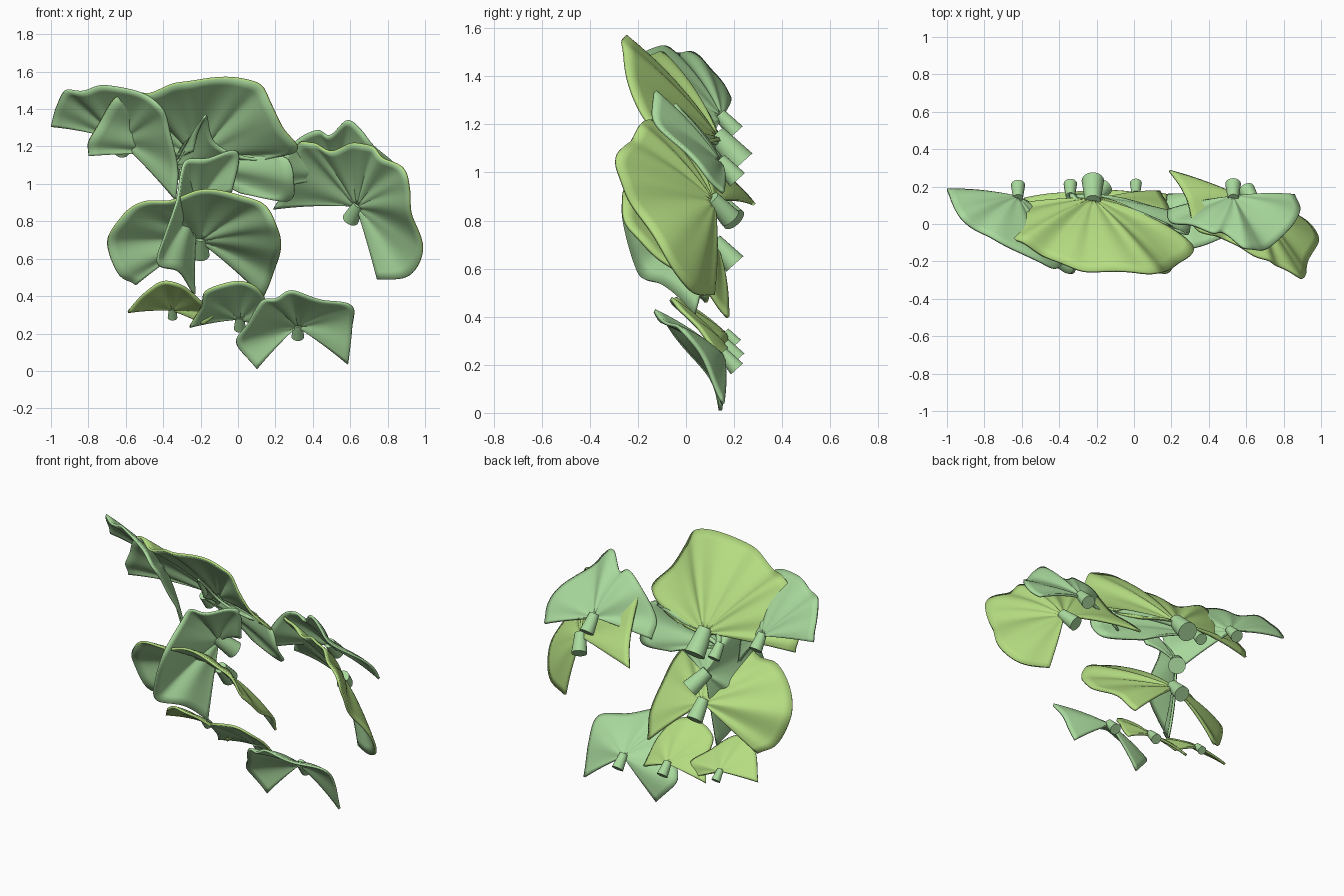
import bpy, bmesh, math
from mathutils import Vector

cube = bpy.data.objects.get("Cube")
if cube:
    bpy.data.objects.remove(cube, do_unlink=True)


def material(name, colour):
    mat = bpy.data.materials.new(name)
    mat.use_nodes = True
    mat.diffuse_color = colour
    mat.node_tree.nodes["Principled BSDF"].inputs["Base Color"].default_value = colour
    return mat


LEAF = material("soft green", (0.40, 0.70, 0.34, 1))
LIME = material("yellow green", (0.46, 0.72, 0.22, 1))


def finish(name, bm, materials):
    mesh = bpy.data.meshes.new(name)
    bm.to_mesh(mesh)
    bm.free()
    obj = bpy.data.objects.new(name, mesh)
    bpy.context.collection.objects.link(obj)
    for mat in materials:
        mesh.materials.append(mat)
    for poly in mesh.polygons:
        poly.use_smooth = True
    return obj


def smooth_edge(points, steps):
    """Catmull-Rom curve through the rim points."""
    pts = [Vector(p) for p in points]
    pts = [2 * pts[0] - pts[1]] + pts + [2 * pts[-1] - pts[-2]]
    curve = []
    for a, b, c, d in zip(pts, pts[1:], pts[2:], pts[3:]):
        for i in range(steps):
            t = i / steps
            curve.append(0.5 * (2 * b + (c - a) * t + (2 * a - 5 * b + 4 * c - d) * t * t
                                + (3 * b - a - 3 * c + d) * t ** 3))
    return curve + [pts[-2]]


def stem(name, start, radius, lean):
    """Tapered stub running back and down from the fan's root."""
    direction = Vector((lean, 0.1, -0.11)).normalized()
    length = radius * 2.7
    bm = bmesh.new()
    bmesh.ops.create_cone(bm, cap_ends=True, segments=20, radius1=radius * 0.7,
                          radius2=radius, depth=length)
    bmesh.ops.rotate(bm, verts=bm.verts,
                     matrix=direction.to_track_quat("Z", "Y").to_matrix())
    bmesh.ops.translate(bm, verts=bm.verts, vec=Vector(start) + direction * length * 0.34)
    obj = finish(name, bm, [LEAF])
    for poly in obj.data.polygons:
        poly.use_smooth = len(poly.vertices) == 4


def fan(name, root, rim, radius, top=LEAF, under=LEAF, lean=0.0, waves=7,
        normal=(0, 0.75, 0.65)):
    """Pleated fan from a root point out to a wavy rim, with a stem at the root."""
    root = Vector(root)
    edge = smooth_edge(rim, 8)
    rings = 10
    size = max((p - root).length for p in edge)
    normal = Vector(normal)
    bm = bmesh.new()
    rows = []
    for r in range(rings + 1):
        t = 0.03 + 0.97 * r / rings
        row = []
        for i, p in enumerate(edge):
            pleat = math.sin(2 * math.pi * waves * i / (len(edge) - 1))
            lift = size * (0.026 * pleat * t * (1.3 - t) + 0.13 * t * (1 - t))
            row.append(bm.verts.new(root.lerp(p, t) + normal * lift))
        rows.append(row)
    for low, high in zip(rows, rows[1:]):
        for i in range(len(edge) - 1):
            bm.faces.new((low[i], low[i + 1], high[i + 1], high[i]))
    # Upper side looks back and up
    bm.normal_update()
    if sum((f.normal * f.calc_area() for f in bm.faces), Vector()).dot(normal) < 0:
        bmesh.ops.reverse_faces(bm, faces=bm.faces)
    obj = finish(name, bm, [top, under])
    solid = obj.modifiers.new("thickness", "SOLIDIFY")
    solid.thickness = 0.014
    solid.offset = -1
    solid.material_offset = 1
    solid.material_offset_rim = 0
    stem(name + "_stem", root, radius, lean)


# Upper cluster
fan("crown_fan", (-.22, .14, 1.14),
    [(-.8, .08, 1.15), (-.8, .05, 1.23), (-.74, 0, 1.33), (-.67, -.06, 1.45),
     (-.59, -.1, 1.5), (-.47, -.17, 1.49), (-.33, -.23, 1.54), (-.2, -.25, 1.56),
     (0, -.25, 1.57), (.12, -.26, 1.53), (.18, -.24, 1.43), (.24, -.21, 1.3),
     (.32, -.12, 1.19), (.16, 0, 1.13), (0, .08, 1.12)],
    .06, top=LIME, waves=8)
fan("upper_right_fan", (-.62, .15, 1.23),
    [(-1, .19, 1.31), (-.97, .12, 1.42), (-.92, .03, 1.5), (-.82, -.04, 1.5), (-.7, -.1, 1.53),
     (-.5, -.2, 1.48), (-.4, -.23, 1.4), (-.36, -.17, 1.27), (-.32, -.09, 1.08),
     (-.33, -.03, .92)],
    .038, waves=6)
fan("under_crown_fan", (-.34, .16, 1.1),
    [(-.25, .02, 1.17), (-.22, -.07, 1.29), (-.17, -.14, 1.37), (-.12, -.02, 1.22),
     (.08, .01, 1.14), (.26, -.04, 1.14), (.3, -.03, 1.01), (.27, .05, .91), (.02, .12, .95)],
    .036, waves=4)

# Left cluster
fan("left_front_fan", (.64, .12, .88),
    [(.19, .29, .87), (.28, .15, 1.02), (.32, 0, 1.21), (.4, -.05, 1.22), (.5, -.08, 1.18),
     (.62, -.15, 1.22), (.72, -.19, 1.2), (.78, -.22, 1.14), (.89, -.28, 1.08),
     (.92, -.27, .97), (.93, -.2, .84), (.99, -.08, .66), (.92, .02, .51), (.75, .12, .49)],
    .045, top=LIME, lean=-.06, waves=9)
fan("left_back_fan", (.53, .15, 1.04),
    [(.18, .08, .97), (.19, .02, 1.07), (.3, .0, 1.22), (.42, -.04, 1.29), (.49, -.05, 1.26),
     (.58, -.12, 1.34), (.66, -.13, 1.29), (.73, -.12, 1.2), (.85, 0, 1.1), (.89, .08, 1),
     (.86, .16, .92)],
    .042, waves=6)

# Middle cluster
fan("middle_fan", (-.2, .13, .7),
    [(-.55, .09, .46), (-.64, .03, .52), (-.7, -.03, .69), (-.62, -.12, .83), (-.5, -.17, .91),
     (-.37, -.19, .91), (-.2, -.23, .97), (.02, -.25, .94), (.15, -.26, .88), (.21, -.23, .77),
     (.23, -.12, .66), (.19, .08, .52), (.14, .18, .4)],
    .048, top=LIME, waves=8)
# Sideways fan wrapping from a low spike up to the crown
fan("inner_fan", (-.22, .13, .88),
    [(-.24, .04, .41), (-.32, -.09, .53), (-.43, -.19, .57), (-.4, -.24, .72), (-.33, -.26, .91),
     (-.31, -.12, 1.06), (-.27, -.08, 1.13), (-.16, -.07, 1.14), (0, 0, 1.17), (-.03, .08, .96)],
    .052, lean=.08, waves=5, normal=(-.5, .7, .5))

# Lower cluster
fan("low_right_fan", (-.35, .17, .33),
    [(-.59, .14, .32), (-.5, .03, .42), (-.4, -.04, .48), (-.3, -.03, .46), (-.2, .05, .38),
     (-.12, .13, .31), (-.18, .17, .25)],
    .026, top=LIME, under=LIME, waves=4)
fan("low_middle_fan", (.01, .17, .28),
    [(-.26, .18, .24), (-.2, .08, .34), (-.17, -.02, .43), (-.02, -.06, .48), (.1, -.03, .45),
     (.16, .06, .35), (.18, .16, .22)],
    .032, top=LIME, waves=4)
fan("low_left_fan", (.32, .16, .24),
    [(.1, .15, .01), (-.01, .11, .15), (.05, .02, .25), (.12, -.07, .37), (.2, -.1, .39),
     (.29, -.13, .43), (.45, -.08, .38), (.61, -.01, .35), (.61, .08, .22), (.59, .16, .04)],
    .034, waves=6)
